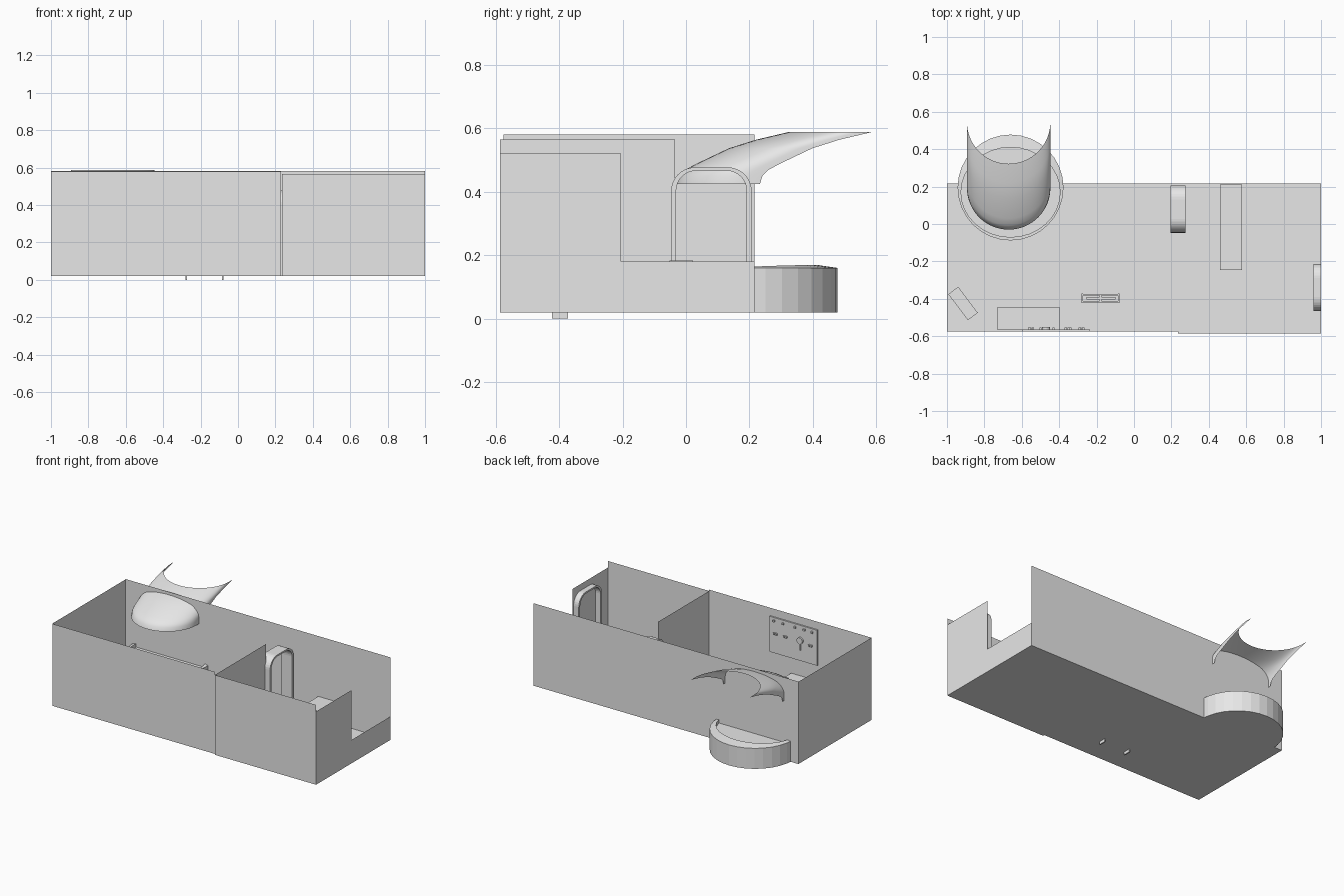
import bpy, bmesh, math
from mathutils import Matrix

if "Cube" in bpy.data.objects:
    bpy.data.objects.remove(bpy.data.objects["Cube"])

grey = bpy.data.materials.new("light grey")
grey.diffuse_color = (0.8, 0.8, 0.8, 1)
grey.use_nodes = True
grey.node_tree.nodes["Principled BSDF"].inputs["Base Color"].default_value = grey.diffuse_color
F = 0.02  # floor level


def mesh_object(name, verts, faces, smooth=False):
    me = bpy.data.meshes.new(name)
    me.from_pydata(verts, [], faces)
    me.materials.append(grey)
    bm = bmesh.new()
    bm.from_mesh(me)
    bmesh.ops.recalc_face_normals(bm, faces=bm.faces)
    bm.to_mesh(me)
    bm.free()
    for p in me.polygons:
        p.use_smooth = smooth
    ob = bpy.data.objects.new(name, me)
    bpy.context.collection.objects.link(ob)
    return ob


def panel(name, pts):
    return mesh_object(name, pts, [list(range(len(pts)))])


def wall(name, a, b, top):
    return panel(name, [(*a, F), (*b, F), (*b, top), (*a, top)])


def box(name, x0, x1, y0, y1, z0, z1, turn=0):
    bm = bmesh.new()
    bmesh.ops.create_cube(bm, size=1, matrix=Matrix.Diagonal((x1 - x0, y1 - y0, z1 - z0, 1)))
    me = bpy.data.meshes.new(name)
    bm.to_mesh(me)
    bm.free()
    me.materials.append(grey)
    ob = bpy.data.objects.new(name, me)
    ob.location = ((x0 + x1) / 2, (y0 + y1) / 2, (z0 + z1) / 2)
    ob.rotation_euler.z = turn
    bpy.context.collection.objects.link(ob)
    return ob


# Room shell: thin floors and walls
B, FL, FR, X = 0.216, -0.575, -0.586, 0.235
panel("left_floor", [(-1, FL, F), (X, FL, F), (X, B, F), (-1, B, F)])
panel("right_floor", [(X, FR, F), (1, FR, F), (1, B, F), (X, B, F)])
wall("back_wall", (-1, B), (1, B), 0.583)
wall("left_wall", (-1, FL), (-1, B), 0.581)
wall("left_front_wall", (-1, FL), (X - 0.005, FL), 0.58)
wall("right_front_wall", (X, FR), (1, FR), 0.565)
wall("partition", (X, FR), (X, -0.035), 0.565)
panel("right_wall", [(1, FR, F), (1, B, F), (1, B, 0.18), (1, -0.205, 0.18),
                     (1, -0.205, 0.52), (1, FR, 0.52)])


# Rounded door frames
def arch(y0, y1, top, r, n=8):
    pts = [(y0, F)]
    for i in range(n + 1):
        a = math.pi - i * math.pi / 2 / n
        pts.append((y0 + r + r * math.cos(a), top - r + r * math.sin(a)))
    for i in range(n + 1):
        a = math.pi / 2 - i * math.pi / 2 / n
        pts.append((y1 - r + r * math.cos(a), top - r + r * math.sin(a)))
    return pts + [(y1, F)]


def door_frame(name, x0, x1, y0, y1):
    out = arch(y0, y1, 0.477, 0.075)
    inn = arch(y0 + 0.016, y1 - 0.016, 0.466, 0.062)
    n = len(out)
    rows = [[(x, *p) for p in loop] for x, loop in ((x0, out), (x1, out), (x1, inn), (x0, inn))]
    verts = [v for row in rows for v in row]
    faces = [(k * n + i, k * n + i + 1, (k + 1) % 4 * n + i + 1, (k + 1) % 4 * n + i)
             for k in range(4) for i in range(n - 1)]
    mesh_object(name, verts, faces)


door_frame("inner_door_frame", 0.195, 0.275, -0.047, 0.207)
door_frame("outer_door_frame", 0.96, 0.999, -0.466, -0.214)

# Swept scoop canopy: a U outline carried up and back along a path
CX, R, N = -0.67, 0.223, 32
path = [(-0.03, 0.425), (-0.022, 0.45), (-0.005, 0.468), (0.03, 0.487),
        (0.135, 0.537), (0.22, 0.564), (0.322, 0.588)]
u = [(CX - R, R + 0.04)]
for i in range(N + 1):
    a = math.pi + math.pi * i / N
    u.append((CX + R * math.cos(a), R + R * math.sin(a)))
u.append((CX + R, R + 0.04))
m = len(u)
verts = [(x, y + py, z) for py, z in path for x, y in u]
faces = [(k * m + i, k * m + i + 1, (k + 1) * m + i + 1, (k + 1) * m + i)
         for k in range(len(path) - 1) for i in range(m - 1)]
mesh_object("canopy", verts, faces, True)

# Round basin, rim wider at the back, with a shallow inside
S = 32
levels = [(0.283, 0.283, 0.195, F, F), (0.283, 0.283, 0.195, 0.16, 0.16),
          (0.265, 0.24, 0.17, 0.16, 0.17), (0.265, 0.24, 0.17, 0.14, 0.14)]
verts = []
for rx, ry, cy, z_front, z_back in levels:
    for i in range(S):
        a = 2 * math.pi * i / S
        t = max(0, math.sin(a)) ** 0.5
        verts.append((-0.66 + rx * math.cos(a), cy + ry * math.sin(a), z_front + (z_back - z_front) * t))
faces = [(k * S + i, k * S + (i + 1) % S, (k + 1) * S + (i + 1) % S, (k + 1) * S + i)
         for k in range(3) for i in range(S)]
faces += [list(range(S)), list(range(3 * S, 4 * S))]
mesh_object("round_basin", verts, faces)

# Long chest in the right room with two side handles
box("chest", 0.46, 0.578, -0.245, 0.21, F, 0.175)
for x in (0.472, 0.573):
    box("chest_handle", x - 0.004, x + 0.004, -0.052, 0.022, 0.174, 0.183)

# Low cabinet by the front wall
box("cabinet", -0.73, -0.397, -0.568, -0.443, F, 0.18)
for y in (-0.455, -0.487):
    box("cabinet_handle", -0.43, -0.396, y - 0.004, y + 0.004, 0.18, 0.187)

# Tool board with pegs and a hanging dial
box("tool_board", -0.595, -0.235, -0.574, -0.564, 0.285, 0.527)
for x, z in [(-0.27, 0.505), (-0.34, 0.505), (-0.43, 0.505), (-0.5, 0.505), (-0.56, 0.505),
             (-0.275, 0.42), (-0.29, 0.42), (-0.35, 0.42), (-0.365, 0.42), (-0.54, 0.41), (-0.555, 0.41)]:
    box("peg", x - 0.006, x + 0.006, -0.565, -0.553, z - 0.006, z + 0.006)
dial = [(-0.47 + 0.022 * math.cos(i * math.pi / 8), y, 0.425 + 0.022 * math.sin(i * math.pi / 8))
        for y in (-0.565, -0.552) for i in range(16)]
mesh_object("dial", dial, [list(range(16)), list(range(16, 32))] +
            [(i, (i + 1) % 16, 16 + (i + 1) % 16, 16 + i) for i in range(16)])
box("dial_stem", -0.475, -0.465, -0.565, -0.555, 0.36, 0.41)

# Turned locker in the corner
box("corner_locker", -1.001, -0.827, -0.458, -0.392, F, 0.2, math.radians(-53))

# Small rack on two end plates that reach below the floor
for x in (-0.277, -0.081):
    box("rack_end", x - 0.004, x + 0.004, -0.422, -0.372, 0, 0.16)
for y in (-0.417, -0.377):
    box("rack_rail", -0.277, -0.081, y - 0.004, y + 0.004, 0.15, 0.16)
box("rack_bar", -0.255, -0.1, -0.404, -0.39, 0.13, 0.15)
box("rack_cross_piece", -0.184, -0.174, -0.42, -0.374, 0.14, 0.155)
